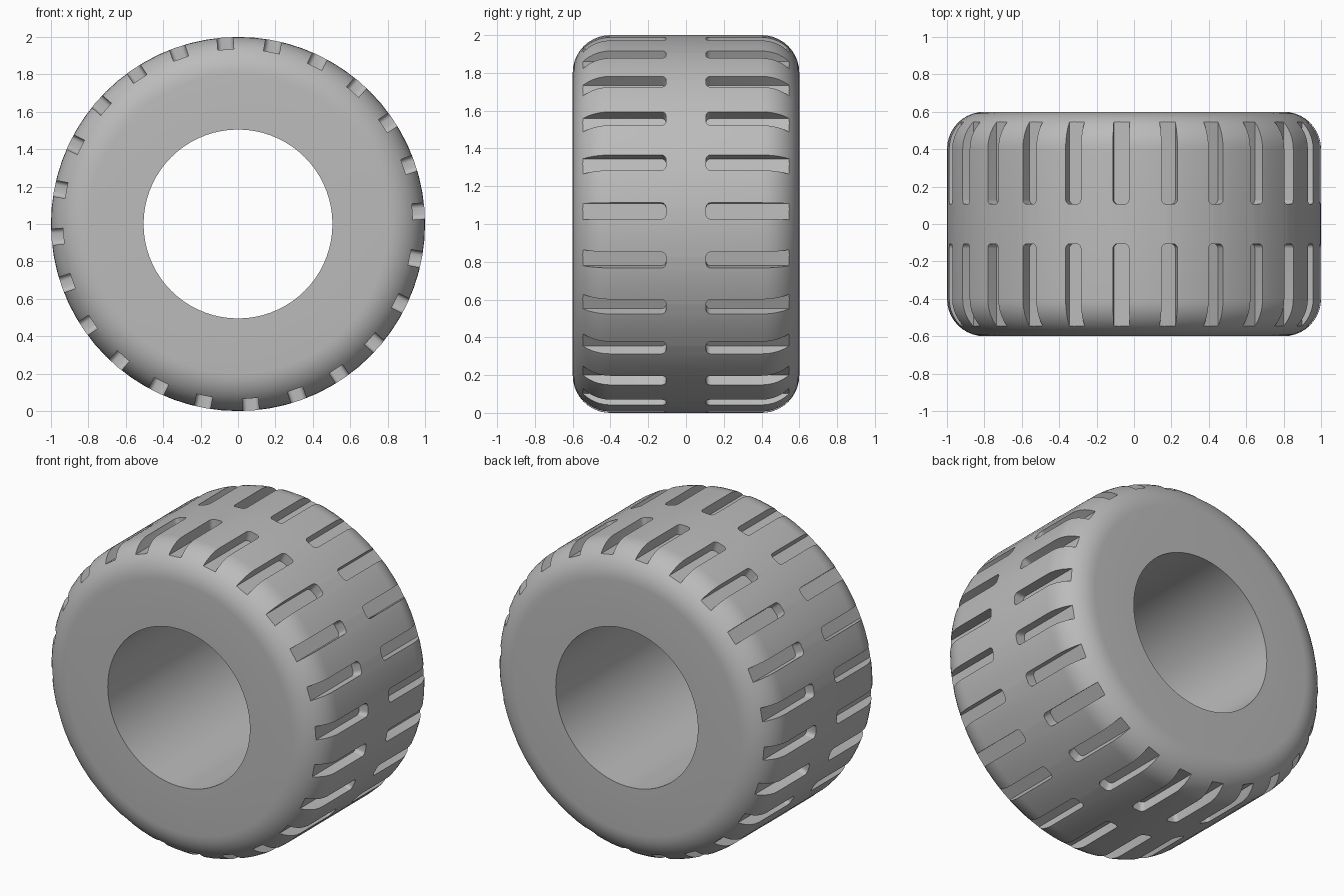
import bpy, bmesh
from math import sin, cos, pi, radians
from mathutils import Matrix, Vector

cube = bpy.data.objects.get("Cube")
if cube:
    bpy.data.objects.remove(cube, do_unlink=True)

OUTER, BORE, HALF_WIDTH, FILLET = 1.0, 0.505, 0.6, 0.2
GROOVES, GROOVE_WIDTH, FLOOR = 24, 0.086, 0.935
CENTRE = Vector((0, 0, 1))

rubber = bpy.data.materials.new("grey rubber")
rubber.use_nodes = True
grey = (0.5, 0.5, 0.5, 1)
rubber.diffuse_color = grey
rubber.node_tree.nodes["Principled BSDF"].inputs["Base Color"].default_value = grey


def make_object(name, bm):
    bmesh.ops.recalc_face_normals(bm, faces=bm.faces)
    mesh = bpy.data.meshes.new(name)
    bm.to_mesh(mesh)
    bm.free()
    mesh.materials.append(rubber)
    obj = bpy.data.objects.new(name, mesh)
    bpy.context.collection.objects.link(obj)
    return obj


def arc(cx, cy, radius, start, steps):
    """Quarter circle from the start angle, counter-clockwise."""
    angles = [start + pi / 2 * i / steps for i in range(steps + 1)]
    return [(cx + radius * cos(a), cy + radius * sin(a)) for a in angles]


# Tyre body: rounded section (radius, y) spun round the axle
r, y = OUTER - FILLET, HALF_WIDTH - FILLET
section = [(BORE, -HALF_WIDTH)] + arc(r, -y, FILLET, -pi / 2, 10)
section += arc(r, y, FILLET, 0, 10) + [(BORE, HALF_WIDTH)]
bm = bmesh.new()
verts = [bm.verts.new((px, py, 1)) for px, py in section]
edges = [bm.edges.new((v, verts[(i + 1) % len(verts)])) for i, v in enumerate(verts)]
bmesh.ops.spin(bm, geom=verts + edges, cent=CENTRE, axis=(0, 1, 0),
               angle=2 * pi, steps=72, use_merge=True)
bmesh.ops.remove_doubles(bm, verts=bm.verts, dist=1e-5)
tyre = make_object("tyre", bm)

# Tread grooves: bars rounded at the inner end, ringed on both shoulders
w, inner, corner = GROOVE_WIDTH / 2, 0.106, 0.025
outline = [(w, 0.7), (-w, 0.7)]
outline += arc(-w + corner, inner + corner, corner, pi, 4)
outline += arc(w - corner, inner + corner, corner, 1.5 * pi, 4)
bm = bmesh.new()
for k in range(GROOVES):
    turn = Matrix.Rotation(radians(-4) + 2 * pi * k / GROOVES, 4, 'Y')
    for side in (1, -1):
        rings = [[bm.verts.new(CENTRE + turn @ Vector((px, side * py, h)))
                  for px, py in outline] for h in (FLOOR, 1.1)]
        for ring in rings:
            bm.faces.new(ring)
        n = len(outline)
        for i in range(n):
            j = (i + 1) % n
            bm.faces.new((rings[0][i], rings[0][j], rings[1][j], rings[1][i]))
cutter = make_object("groove_cutter", bm)
cutter.hide_render = True

# Cut the grooves and smooth the surface
bpy.context.view_layer.objects.active = tyre
tyre.select_set(True)
cut = tyre.modifiers.new("grooves", 'BOOLEAN')
cut.operation = 'DIFFERENCE'
cut.solver = 'EXACT'
cut.object = cutter
bpy.ops.object.modifier_apply(modifier=cut.name)
bpy.data.objects.remove(cutter, do_unlink=True)
bpy.ops.object.shade_smooth_by_angle(angle=radians(30))
